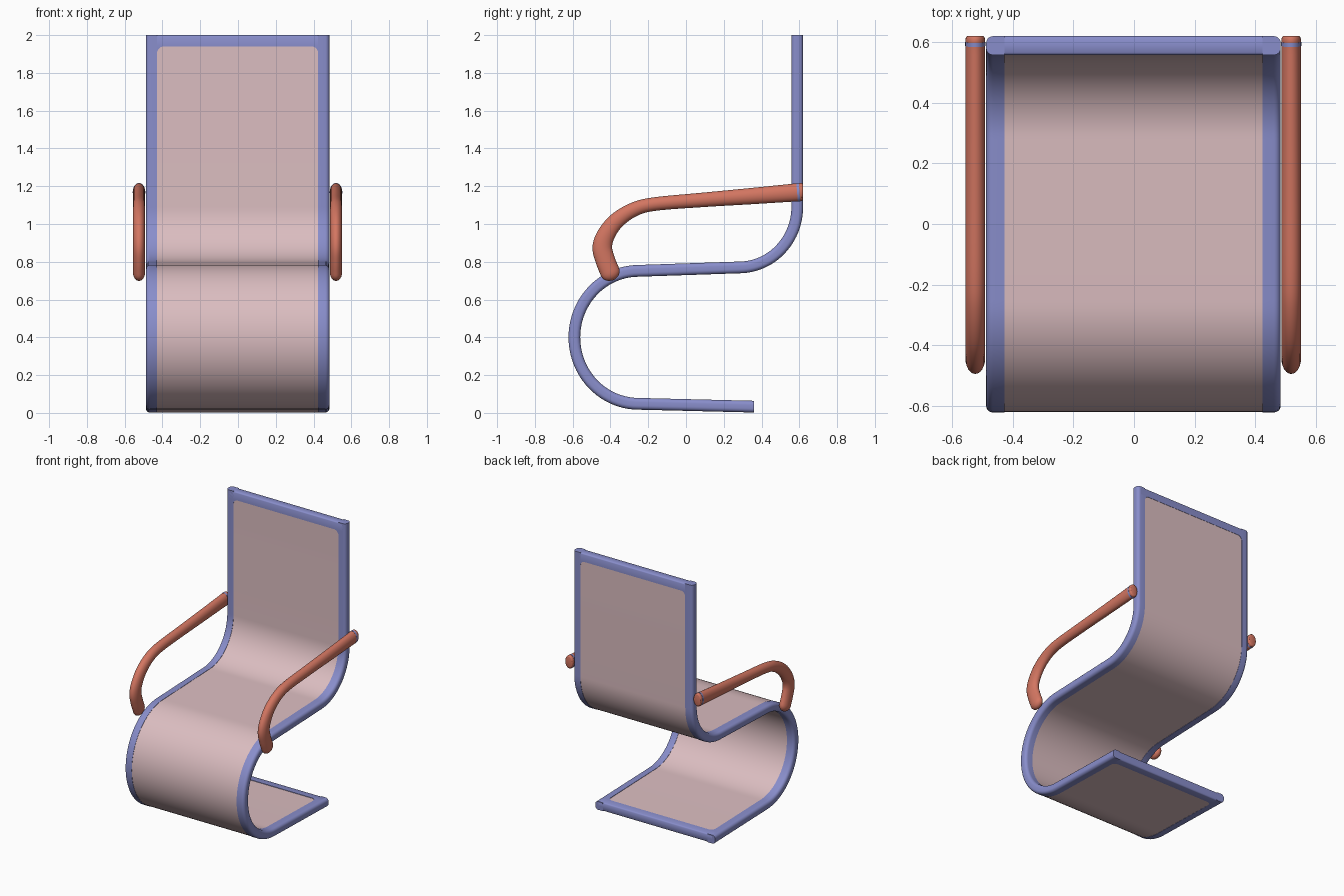
import bpy, bmesh, math
from mathutils import Vector

if "Cube" in bpy.data.objects:
    bpy.data.objects.remove(bpy.data.objects["Cube"])


def material(name, rgb):
    m = bpy.data.materials.new(name)
    m.diffuse_color = (*rgb, 1)
    m.use_nodes = True
    m.node_tree.nodes["Principled BSDF"].inputs["Base Color"].default_value = m.diffuse_color
    return m


BLUE = material("periwinkle frame", (0.25, 0.27, 0.60))
PINK = material("dusty pink panel", (0.71, 0.51, 0.53))
CORAL = material("coral armrest", (0.65, 0.18, 0.12))


def sweep(name, path, sections, mat):
    """Sweep (x, normal) sections along a path of (y, z) points, capped."""
    bm = bmesh.new()
    pts = [Vector(p) for p in path]
    rings = []
    for i, p in enumerate(pts):
        t = (pts[min(i + 1, len(pts) - 1)] - pts[max(i - 1, 0)]).normalized()
        n = Vector((-t.y, t.x))
        rings.append([bm.verts.new((x, p.x + n.x * o, p.y + n.y * o))
                      for x, o in sections[i]])
    for a, b in zip(rings, rings[1:]):
        for k in range(len(a)):
            j = (k + 1) % len(a)
            bm.faces.new((a[k], a[j], b[j], b[k]))
    bm.faces.new(rings[0])
    bm.faces.new(rings[-1])
    bmesh.ops.recalc_face_normals(bm, faces=bm.faces)
    me = bpy.data.meshes.new(name)
    bm.to_mesh(me)
    bm.free()
    me.materials.append(mat)
    for f in me.polygons:
        f.use_smooth = True
    me.set_sharp_from_angle(angle=math.radians(35))
    ob = bpy.data.objects.new(name, me)
    bpy.context.collection.objects.link(ob)
    return ob


def arc(cy, cz, ry, rz, a0, a1, n):
    out = []
    for i in range(n + 1):
        a = math.radians(a0 + (a1 - a0) * i / n)
        out.append((cy + ry * math.cos(a), cz + rz * math.sin(a)))
    return out


# S-shaped centre line: base, front bend, seat, rear bend, back
def s_path(trim):
    return ([(0.36 - trim, 0.033)]
            + arc(-0.25, 0.40, 0.341, 0.352, 270, 90, 40)
            + arc(0.28, 1.09, 0.309, 0.32, -90, 0, 24)
            + [(0.589, 2.0 - trim)])


XL, XR, W, H = -0.488, 0.484, 0.06, 0.031

# side rails with a rounded outer edge
path = s_path(0)
for side, edge, s in (("left", XL, 1), ("right", XR, -1)):
    r = 0.022
    sec = [(edge + s * W, -H)]
    for c, a0 in ((-1, 270), (1, 180)):
        for k in range(6):
            a = math.radians(a0 - 90 * k / 5)
            sec.append((edge + s * (r + r * math.cos(a)),
                        c * (H - r) + r * math.sin(a)))
    sec.append((edge + s * W, H))
    sweep(side + "_side_rail", path, [sec] * len(path), BLUE)

# fabric panel, nearly flush with the rails
path = s_path(W)
sec = [(XL + W, -0.029), (XR - W, -0.029), (XR - W, 0.029), (XL + W, 0.029)]
sweep("seat_panel", path, [sec] * len(path), PINK)

# end bars and small corner fillets
ends = (("base", (0.36, 0.033), (-1, 0.025)), ("top", (0.589, 2.0), (0, -1)))
for label, p, d in ends:
    def at(t):
        return (p[0] + d[0] * t, p[1] + d[1] * t)
    bar = []
    steps = (0, 0.004, 0.008, W)
    for h in (H - 0.008, H - 0.002, H, H):
        bar.append([(XL + 0.025, -h), (XR - 0.025, -h),
                    (XR - 0.025, h), (XL + 0.025, h)])
    sweep(label + "_end_bar", [at(t) for t in steps], bar, BLUE)
    for side, edge, s in (("left", XL + W, 1), ("right", XR - W, -1)):
        fil = []
        for w in (0.028, 0.015, 0.006, 0.0005):
            fil.append([(edge, -H), (edge + s * w, -H),
                        (edge + s * w, H), (edge, H)])
        sweep(f"{label}_{side}_corner",
              [at(W + t) for t in (0, 0.006, 0.015, 0.028)], fil, BLUE)


def catmull(pts, n):
    """Smooth a list of control vectors."""
    p = [2 * pts[0] - pts[1]] + pts + [2 * pts[-1] - pts[-2]]
    out = []
    for i in range(1, len(p) - 2):
        a, b, c, d = p[i - 1:i + 3]
        for k in range(n):
            t = k / n
            out.append(0.5 * (2 * b + (c - a) * t + (2 * a - 5 * b + 4 * c - d) * t * t
                              + (3 * b - a - 3 * c + d) * t ** 3))
    return out + [pts[-1]]


def oval(x, a, b):
    return [(x + a * math.cos(math.tau * k / 24), b * math.sin(math.tau * k / 24))
            for k in range(24)]


# armrests: (y, z, half thickness) along the centre line
ctrl = [Vector(v) for v in (
    (0.605, 1.169, 0.048), (0.35, 1.148, 0.043), (0.08, 1.127, 0.038),
    (-0.17, 1.105, 0.036), (-0.28, 1.075, 0.038), (-0.37, 1.015, 0.043),
    (-0.425, 0.94, 0.048), (-0.443, 0.875, 0.052), (-0.428, 0.81, 0.052),
    (-0.402, 0.745, 0.052))]
line = catmull(ctrl, 6)
start, end = [], []
for k in range(6):                       # rounded ends
    a = math.radians(15 + 70 * k / 5)
    end.append((line[-1] + Vector((0.4, -0.92, 0)) * 0.045 * math.sin(a), math.cos(a)))
    start.append((line[0] + Vector((0.015 * math.sin(a), 0.001, 0)),
                  0.8 + 0.2 * math.cos(a)))
full = start[::-1] + [(v, 1) for v in line] + end
for side, x in (("left", -0.524), ("right", 0.519)):
    sweep(side + "_armrest", [(v.x, v.y) for v, _ in full],
          [oval(x, 0.0325 * f, v.z * f) for v, f in full], CORAL)
    # thin blue band where the arm meets the back
    sweep(side + "_arm_band", [(0.601, 1.1687), (0.588, 1.1676)],
          [oval(x, 0.0335, 0.049)] * 2, BLUE)
